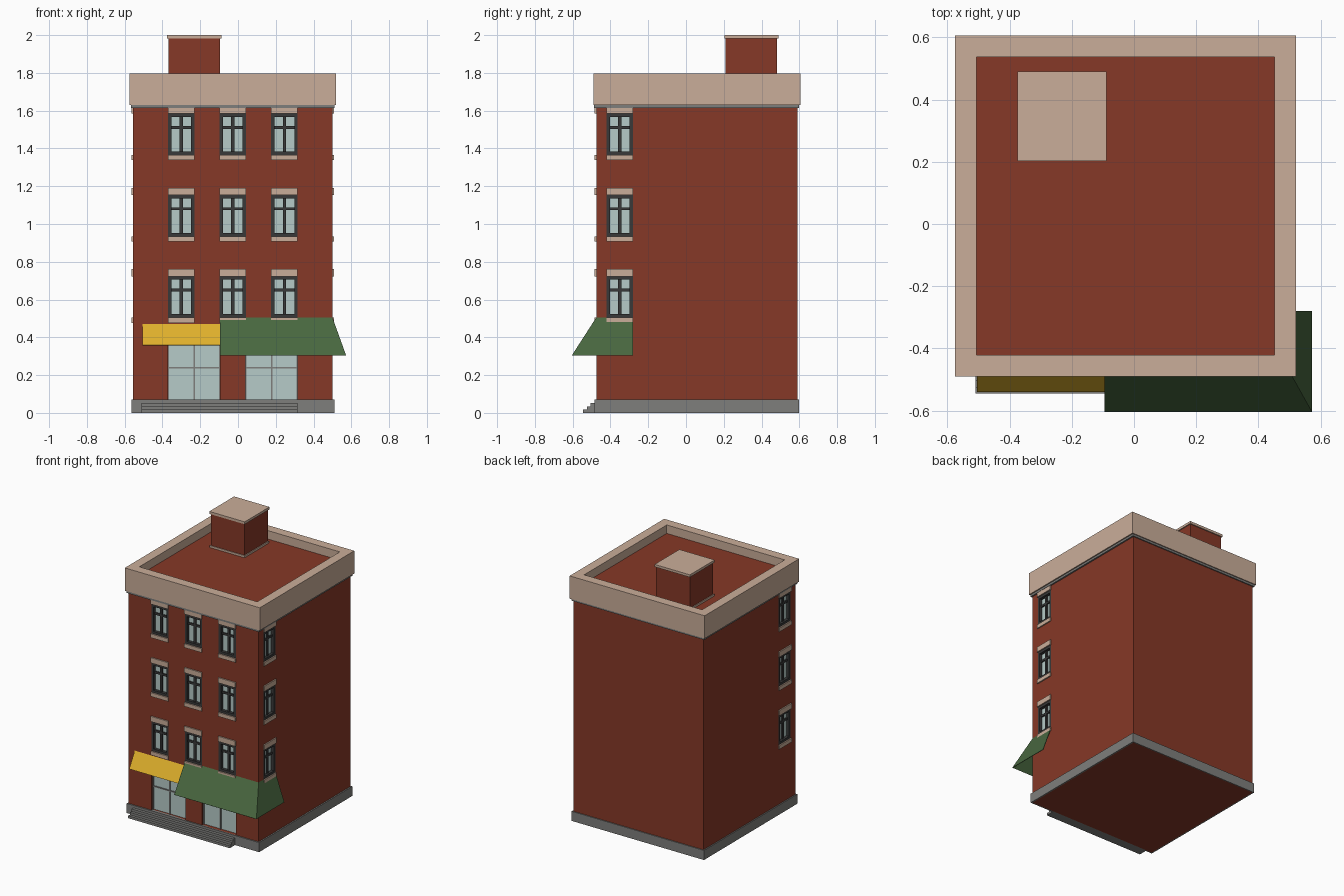
import bpy, bmesh
from math import radians
from mathutils import Matrix, Vector

if "Cube" in bpy.data.objects:
    bpy.data.objects.remove(bpy.data.objects["Cube"])


def material(name, r, g, b):
    m = bpy.data.materials.new(name)
    m.diffuse_color = (r, g, b, 1)
    m.use_nodes = True
    m.node_tree.nodes["Principled BSDF"].inputs["Base Color"].default_value = m.diffuse_color
    return m


BRICK = material("brick", 0.24, 0.04, 0.02)
CREAM = material("cream_stone", 0.59, 0.42, 0.32)
GREY = material("grey_stone", 0.21, 0.21, 0.20)
DARK = material("dark_frame", 0.04, 0.04, 0.04)
GLASS = material("glass", 0.47, 0.60, 0.58)
GREEN = material("green_canvas", 0.065, 0.135, 0.05)
YELLOW = material("yellow_canvas", 0.73, 0.43, 0.025)


def box_mesh(name, boxes, mat=None):
    """Mesh of boxes, each given as (x0, x1, y0, y1, z0, z1)."""
    bm = bmesh.new()
    for x0, x1, y0, y1, z0, z1 in boxes:
        size = Matrix.Diagonal((x1 - x0, y1 - y0, z1 - z0, 1))
        mid = Matrix.Translation(((x0 + x1) / 2, (y0 + y1) / 2, (z0 + z1) / 2))
        bmesh.ops.create_cube(bm, size=1, matrix=mid @ size)
    me = bpy.data.meshes.new(name)
    bm.to_mesh(me)
    bm.free()
    if mat:
        me.materials.append(mat)
    return me


def place(name, me, matrix=Matrix()):
    ob = bpy.data.objects.new(name, me)
    ob.matrix_world = matrix
    bpy.context.collection.objects.link(ob)
    return ob


def ring(name, x0, x1, y0, y1, z0, z1, t, mat):
    """Square-cornered hollow band of wall thickness t."""
    bm = bmesh.new()
    loops = []
    for i, z in ((0, z0), (0, z1), (t, z1), (t, z0)):
        loops.append([bm.verts.new(p) for p in (
            (x0 + i, y0 + i, z), (x1 - i, y0 + i, z),
            (x1 - i, y1 - i, z), (x0 + i, y1 - i, z))])
    for a in range(4):
        lo, hi = loops[a], loops[(a + 1) % 4]
        for k in range(4):
            n = (k + 1) % 4
            bm.faces.new((lo[k], lo[n], hi[n], hi[k]))
    bmesh.ops.recalc_face_normals(bm, faces=bm.faces)
    me = bpy.data.meshes.new(name)
    bm.to_mesh(me)
    bm.free()
    me.materials.append(mat)
    return place(name, me)


def sheet(name, panels, mat):
    """Thin canvas made of quads that share edges."""
    bm = bmesh.new()
    for quad in panels:
        bm.faces.new([bm.verts.new(p) for p in quad])
    bmesh.ops.remove_doubles(bm, verts=bm.verts, dist=1e-4)
    me = bpy.data.meshes.new(name)
    bm.to_mesh(me)
    bm.free()
    me.materials.append(mat)
    ob = place(name, me)
    solid = ob.modifiers.new("thickness", 'SOLIDIFY')
    solid.thickness = 0.004


X0, X1, Y0, Y1 = -0.555, 0.50, -0.475, 0.59   # brick walls
ROOF = 1.735
W, H, D = 0.07, 0.218, 0.03                   # window half width, height, recess
SHOP_W, SHOP_H = 0.1375, 0.34

# Window and shop parts, local frame: wall plane at y = 0, outside is -y
frame_me = box_mesh("window_frame", [
    (-W, -W + 0.018, 0, D, 0, H), (W - 0.018, W, 0, D, 0, H),
    (-W, W, 0, D, 0, 0.018), (-W, W, 0, D, H - 0.018, H),
    (-0.009, 0.009, 0.012, D, 0, H), (-W, W, 0.012, D, 0.138, 0.153)], DARK)
pane_me = box_mesh("window_glass", [(-W, W, D - 0.008, D + 0.005, 0, H)], GLASS)
trim_me = box_mesh("window_sill_and_lintel", [
    (-W, W, -0.009, D, H, H + 0.038), (-W, W, -0.009, D, -0.028, 0)], CREAM)
shop_frame_me = box_mesh("shop_frame", [
    (-SHOP_W, -SHOP_W + 0.006, 0.015, D, 0, SHOP_H),
    (SHOP_W - 0.006, SHOP_W, 0.015, D, 0, SHOP_H),
    (-0.004, 0.004, 0.015, D, 0, SHOP_H),
    (-SHOP_W, SHOP_W, 0.015, D, SHOP_H - 0.006, SHOP_H),
    (-SHOP_W, SHOP_W, 0.015, D, 0.166, 0.174)], GREY)
shop_pane_me = box_mesh(
    "shop_glass", [(-SHOP_W, SHOP_W, D - 0.008, D + 0.005, 0, SHOP_H)], GLASS)

# Openings: three floors on the front and on both sides near the front
cutters = []
for floor, z in enumerate((0.505, 0.935, 1.366), 1):
    spots = [(x, Y0, 0) for x in (-0.30, -0.0275, 0.246)]
    spots += [(X1, -0.35, 90), (X0, -0.35, -90)]
    for i, (x, y, angle) in enumerate(spots, 1):
        m = Matrix.Translation((x, y, z)) @ Matrix.Rotation(radians(angle), 4, 'Z')
        for me in (frame_me, pane_me, trim_me):
            place(f"{me.name}_floor{floor}_{i}", me, m)
        if angle:
            s = 1 if angle > 0 else -1
            a, b = sorted((x - s * D, x + s * 0.05))
            cutters.append((a, b, y - W, y + W, z, z + H))
        else:
            cutters.append((x - W, x + W, y - 0.05, y + D, z, z + H))
for side, x in (("left", -0.2325), ("right", 0.1775)):
    m = Matrix.Translation((x, Y0, 0.07))
    place("shop_frame_" + side, shop_frame_me, m)
    place("shop_glass_" + side, shop_pane_me, m)
    cutters.append((x - SHOP_W, x + SHOP_W, Y0 - 0.05, Y0 + D, 0.07, 0.07 + SHOP_H))

# Brick body with the openings cut out
body = place("brick_body", box_mesh("brick_body", [(X0, X1, Y0, Y1, 0, ROOF)], BRICK))
cutter = place("opening_cutter", box_mesh("opening_cutter", cutters, BRICK))
cutter.hide_render = True
cut = body.modifiers.new("openings", 'BOOLEAN')
cut.operation, cut.object, cut.solver = 'DIFFERENCE', cutter, 'EXACT'
bpy.context.view_layer.objects.active = body
bpy.ops.object.modifier_apply(modifier=cut.name)
bpy.data.objects.remove(cutter)

# Plinth, band under the cornice, and the parapet cornice
ring("plinth", -0.564, 0.51, -0.484, 0.597, 0, 0.07, 0.02, GREY)
ring("cornice_band", -0.566, 0.511, -0.486, 0.598, 1.615, 1.632, 0.03, GREY)
ring("cornice", -0.575, 0.52, -0.49, 0.605, 1.63, 1.797, 0.069, CREAM)

# Front steps
place("front_steps", box_mesh("front_steps", [
    (-0.51, 0.315, -0.545 + 0.02 * i, -0.47, 0.0175 * i, 0.0175 * (i + 1))
    for i in range(3)], GREY))

# Roof block with cream base strip and cap
place("roof_block", box_mesh("roof_block", [
    (-0.368, -0.096, 0.21, 0.482, 1.73, 1.985)], BRICK))
place("roof_block_trim", box_mesh("roof_block_trim", [
    (-0.375, -0.088, 0.203, 0.49, 1.982, 2.0),
    (-0.373, -0.09, 0.205, 0.488, 1.73, 1.75)], CREAM))

# Awnings: flat yellow one, and a green one that wraps the right corner
sheet("yellow_awning", [
    [(-0.505, -0.54, 0.36), (-0.095, -0.54, 0.36),
     (-0.095, Y0, 0.47), (-0.505, Y0, 0.47)]], YELLOW)
top, low = (X1, Y0, 0.505), (0.572, -0.604, 0.305)
sheet("green_awning", [
    [(-0.095, -0.604, 0.305), low, top, (-0.095, Y0, 0.505)],
    [low, (0.572, -0.28, 0.305), (X1, -0.28, 0.505), top]], GREEN)
